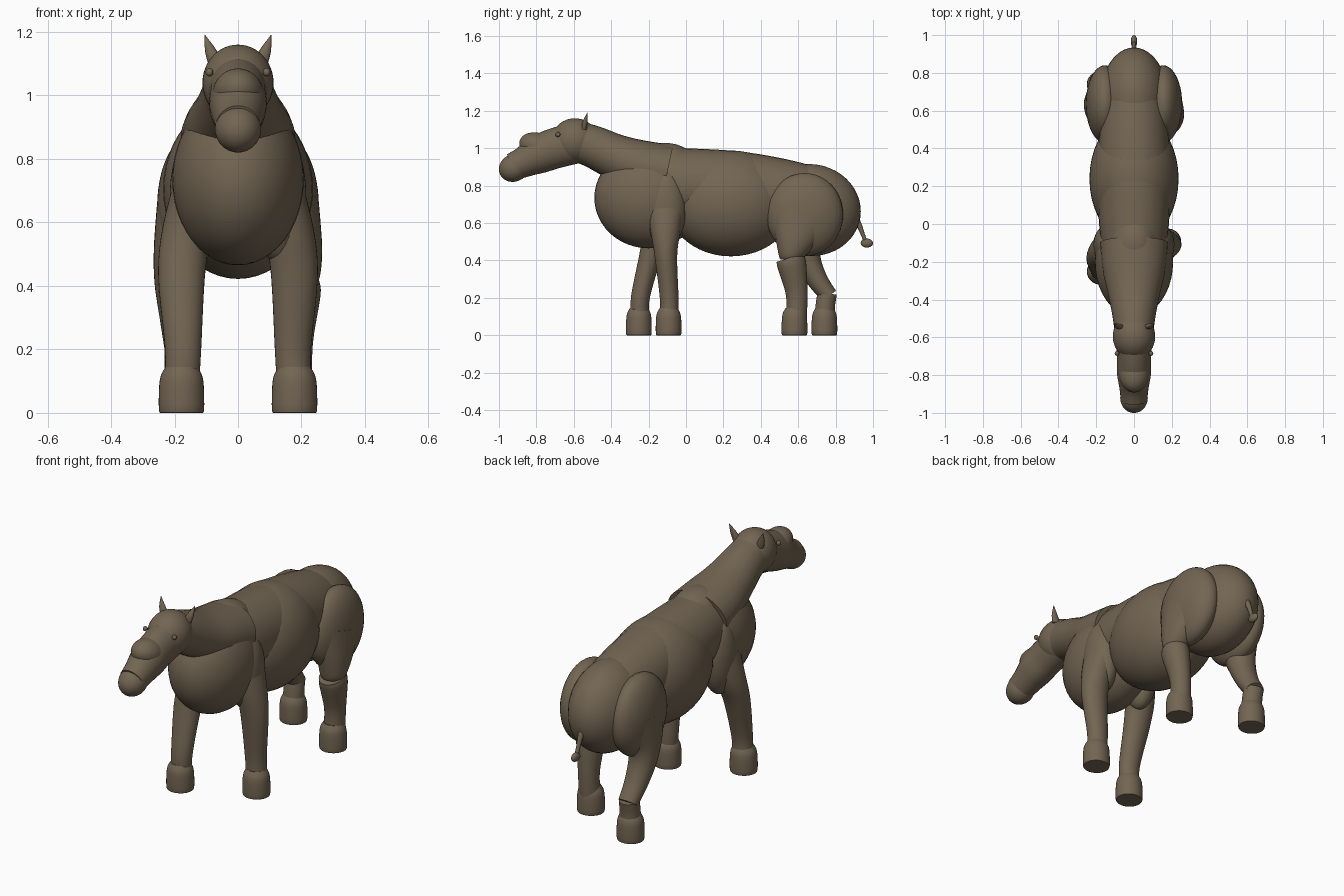
import bpy, bmesh
from math import cos, sin, pi
from mathutils import Vector, Matrix

cube = bpy.data.objects.get("Cube")
if cube:
    bpy.data.objects.remove(cube, do_unlink=True)

hide = bpy.data.materials.new("brown hide")
hide.use_nodes = True
color = (0.17, 0.13, 0.085, 1)
hide.diffuse_color = color
bsdf = hide.node_tree.nodes["Principled BSDF"]
bsdf.inputs["Base Color"].default_value = color
bsdf.inputs["Roughness"].default_value = 0.8


def finish(name, bm):
    bmesh.ops.recalc_face_normals(bm, faces=bm.faces)
    mesh = bpy.data.meshes.new(name)
    bm.to_mesh(mesh)
    bm.free()
    mesh.materials.append(hide)
    obj = bpy.data.objects.new(name, mesh)
    bpy.context.collection.objects.link(obj)
    bpy.ops.object.select_all(action='DESELECT')
    obj.select_set(True)
    bpy.context.view_layer.objects.active = obj
    bpy.ops.object.shade_smooth_by_angle(angle=0.9)
    return obj


def ellipsoid(name, center, radii, tilt=0.0):
    """Stretched sphere, tilted about the x axis."""
    bm = bmesh.new()
    bmesh.ops.create_uvsphere(bm, u_segments=40, v_segments=24, radius=1)
    bm.transform(Matrix.Translation(center) @ Matrix.Rotation(tilt, 4, 'X')
                 @ Matrix.Diagonal((*radii, 1)))
    return finish(name, bm)


def spline(keys, steps):
    """Catmull-Rom samples through the key sections."""
    keys = [Vector(k) for k in keys]
    out = []
    for i in range(len(keys) - 1):
        p0, p1, p2 = keys[max(i - 1, 0)], keys[i], keys[i + 1]
        p3 = keys[min(i + 2, len(keys) - 1)]
        for s in range(steps):
            t = s / steps
            out.append(p1 + (p2 - p0) * (t / 2)
                       + (p0 * 2 - p1 * 5 + p2 * 4 - p3) * (t * t / 2)
                       + (p1 * 3 - p0 - p2 * 3 + p3) * (t ** 3 / 2))
    return out + [keys[-1]]


def loft(name, keys, steps=5, sides=32):
    """Tube through sections (x, y, z, half width, half depth)."""
    rings = spline(keys, steps)
    bm = bmesh.new()
    loops = []
    for i, r in enumerate(rings):
        a, b = rings[max(i - 1, 0)], rings[min(i + 1, len(rings) - 1)]
        tangent = Vector((0, b[1] - a[1], b[2] - a[2])).normalized()
        side = Vector((1, 0, 0))
        up = tangent.cross(side)
        c = Vector(r[:3])
        loops.append([bm.verts.new(c + side * (r[3] * cos(2 * pi * k / sides))
                                   + up * (r[4] * sin(2 * pi * k / sides)))
                      for k in range(sides)])
    for a, b in zip(loops, loops[1:]):
        for k in range(sides):
            j = (k + 1) % sides
            bm.faces.new((a[k], a[j], b[j], b[k]))
    bm.faces.new(loops[0])
    bm.faces.new(loops[-1])
    return finish(name, bm)


# Torso masses
ellipsoid("chest", (0, -0.2, 0.735), (0.207, 0.29, 0.27))
ellipsoid("barrel", (0, 0.24, 0.705), (0.236, 0.34, 0.283))
ellipsoid("rump", (0, 0.665, 0.67), (0.18, 0.27, 0.245), -0.15)
ellipsoid("withers", (0, -0.11, 0.9), (0.13, 0.17, 0.128))

# Backbone filling the gaps between the masses
loft("back", [(0, -0.25, 0.82, 0.15, 0.19), (0, 0, 0.8, 0.185, 0.2),
              (0, 0.3, 0.78, 0.19, 0.2), (0, 0.62, 0.73, 0.17, 0.185),
              (0, 0.8, 0.69, 0.12, 0.14)])

# Neck and head
loft("neck", [(0, -0.1, 0.87, 0.18, 0.15), (0, -0.25, 0.905, 0.165, 0.14),
              (0, -0.38, 0.955, 0.135, 0.122), (0, -0.5, 1.01, 0.112, 0.112),
              (0, -0.6, 1.04, 0.1, 0.108)])
ellipsoid("skull", (0, -0.595, 1.04), (0.112, 0.125, 0.12))
loft("face", [(0, -0.56, 1.035, 0.1, 0.11), (0, -0.7, 1.0, 0.09, 0.108),
              (0, -0.79, 0.965, 0.09, 0.102), (0, -0.87, 0.925, 0.077, 0.082),
              (0, -0.93, 0.9, 0.07, 0.073)])
ellipsoid("brow_of_nose", (0, -0.785, 1.005), (0.08, 0.11, 0.075), -0.35)
ellipsoid("muzzle", (0, -0.92, 0.895), (0.073, 0.082, 0.073), 0.45)

for word, s in (("left", 1), ("right", -1)):
    ellipsoid(word + "_eye", (s * 0.09, -0.685, 1.073), (0.012, 0.013, 0.013))
    loft(word + "_ear", [(s * 0.07, -0.545, 1.1, 0.024, 0.014),
                         (s * 0.085, -0.54, 1.14, 0.019, 0.013),
                         (s * 0.104, -0.527, 1.19, 0.001, 0.001)], 4, 16)

    # Shoulder and thigh muscles
    ellipsoid(word + "_shoulder", (s * 0.13, -0.11, 0.68), (0.085, 0.11, 0.21))
    ellipsoid(word + "_thigh", (s * 0.155, 0.635, 0.645), (0.1, 0.205, 0.222))

# Legs, in a walking stride
front_leg = [(0.14, -0.11, 0.7, 0.07, 0.1), (0.165, -0.11, 0.56, 0.077, 0.08),
             (0.178, -0.107, 0.42, 0.073, 0.06),
             (0.173, -0.09, 0.2, 0.057, 0.05), (0.178, -0.09, 0.08, 0.055, 0.05)]
loft("left_front_leg", front_leg)
loft("right_front_leg",
     [(-x, y - 0.02 - 0.32 * min(0.42, 0.62 - min(z, 0.62)), z, w, d)
      for x, y, z, w, d in front_leg])

loft("left_hind_upper_leg",
     [(0.17, 0.62, 0.66, 0.085, 0.17), (0.185, 0.585, 0.52, 0.08, 0.115),
      (0.19, 0.56, 0.43, 0.068, 0.07), (0.19, 0.555, 0.4, 0.05, 0.05)])
loft("left_hind_lower_leg",
     [(0.19, 0.555, 0.415, 0.066, 0.075), (0.19, 0.567, 0.37, 0.07, 0.077),
      (0.182, 0.592, 0.22, 0.054, 0.058), (0.178, 0.59, 0.08, 0.055, 0.055)])
loft("right_hind_upper_leg",
     [(-0.17, 0.64, 0.66, 0.085, 0.17), (-0.185, 0.63, 0.52, 0.08, 0.11),
      (-0.19, 0.65, 0.41, 0.073, 0.072), (-0.185, 0.7, 0.3, 0.062, 0.056),
      (-0.18, 0.765, 0.21, 0.053, 0.046)])
loft("right_hind_lower_leg",
     [(-0.18, 0.755, 0.225, 0.052, 0.052), (-0.178, 0.745, 0.16, 0.054, 0.052),
      (-0.178, 0.74, 0.08, 0.055, 0.055)])

# Feet
for name, s, y in (("left_front_foot", 1, -0.093), ("right_front_foot", -1, -0.252),
                   ("left_hind_foot", 1, 0.58), ("right_hind_foot", -1, 0.74)):
    loft(name, [(s * 0.178, y, z, r, r * 0.96) for z, r in
                ((0, 0.064), (0.008, 0.071), (0.07, 0.071),
                 (0.115, 0.066), (0.145, 0.05))], 3)

# Tail
loft("tail", [(0, 0.89, 0.65, 0.022, 0.022), (0, 0.925, 0.59, 0.015, 0.015),
              (0, 0.945, 0.54, 0.011, 0.011), (0, 0.965, 0.49, 0.01, 0.01)], 5, 16)
ellipsoid("tail_tuft", (0, 0.967, 0.493), (0.017, 0.033, 0.024))
